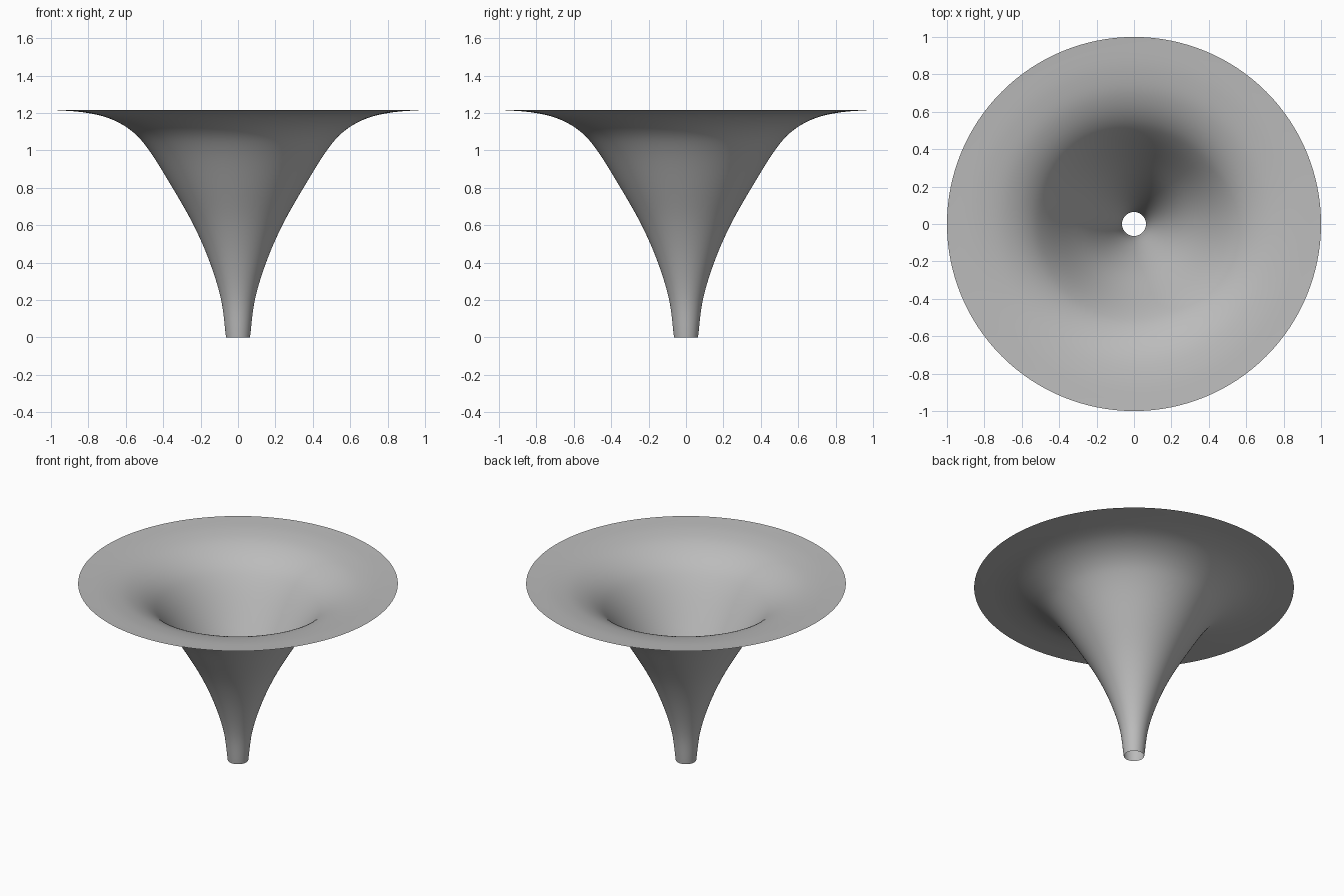
import bpy, bmesh, math
from mathutils import Vector

cube = bpy.data.objects.get("Cube")
if cube:
    bpy.data.objects.remove(cube, do_unlink=True)

SEGMENTS = 128
STEPS = 6

# Half-profile of the flared funnel: (radius, height)
PROFILE = [(0.064, 0), (0.09, 0.2), (0.15, 0.4), (0.237, 0.6), (0.35, 0.8),
           (0.475, 1.0), (0.57, 1.105), (0.69, 1.172), (0.83, 1.204), (1.0, 1.217)]


def smooth_path(points, steps):
    """Catmull-Rom curve through the points."""
    pts = [Vector(p) for p in points]
    pts = [2 * pts[0] - pts[1]] + pts + [2 * pts[-1] - pts[-2]]
    path = []
    for a, b, c, d in zip(pts, pts[1:], pts[2:], pts[3:]):
        for i in range(steps):
            t = i / steps
            path.append(0.5 * (2 * b + (c - a) * t
                               + (2 * a - 5 * b + 4 * c - d) * t ** 2
                               + (3 * b - a - 3 * c + d) * t ** 3))
    return path + [pts[-2]]


# Grey material
grey = bpy.data.materials.new("grey")
grey.use_nodes = True
colour = (0.5, 0.5, 0.5, 1)
grey.diffuse_color = colour
grey.node_tree.nodes["Principled BSDF"].inputs["Base Color"].default_value = colour

# Funnel: an open thin sheet, turned from the profile
bm = bmesh.new()
rings = []
for r, z in smooth_path(PROFILE, STEPS):
    angles = [math.tau * i / SEGMENTS for i in range(SEGMENTS)]
    rings.append([bm.verts.new((r * math.cos(a), r * math.sin(a), z)) for a in angles])
for low, high in zip(rings, rings[1:]):
    for i in range(SEGMENTS):
        j = (i + 1) % SEGMENTS
        bm.faces.new((low[i], high[i], high[j], low[j])).smooth = True

mesh = bpy.data.meshes.new("funnel")
bm.to_mesh(mesh)
bm.free()
mesh.materials.append(grey)
funnel = bpy.data.objects.new("funnel", mesh)
bpy.context.collection.objects.link(funnel)
